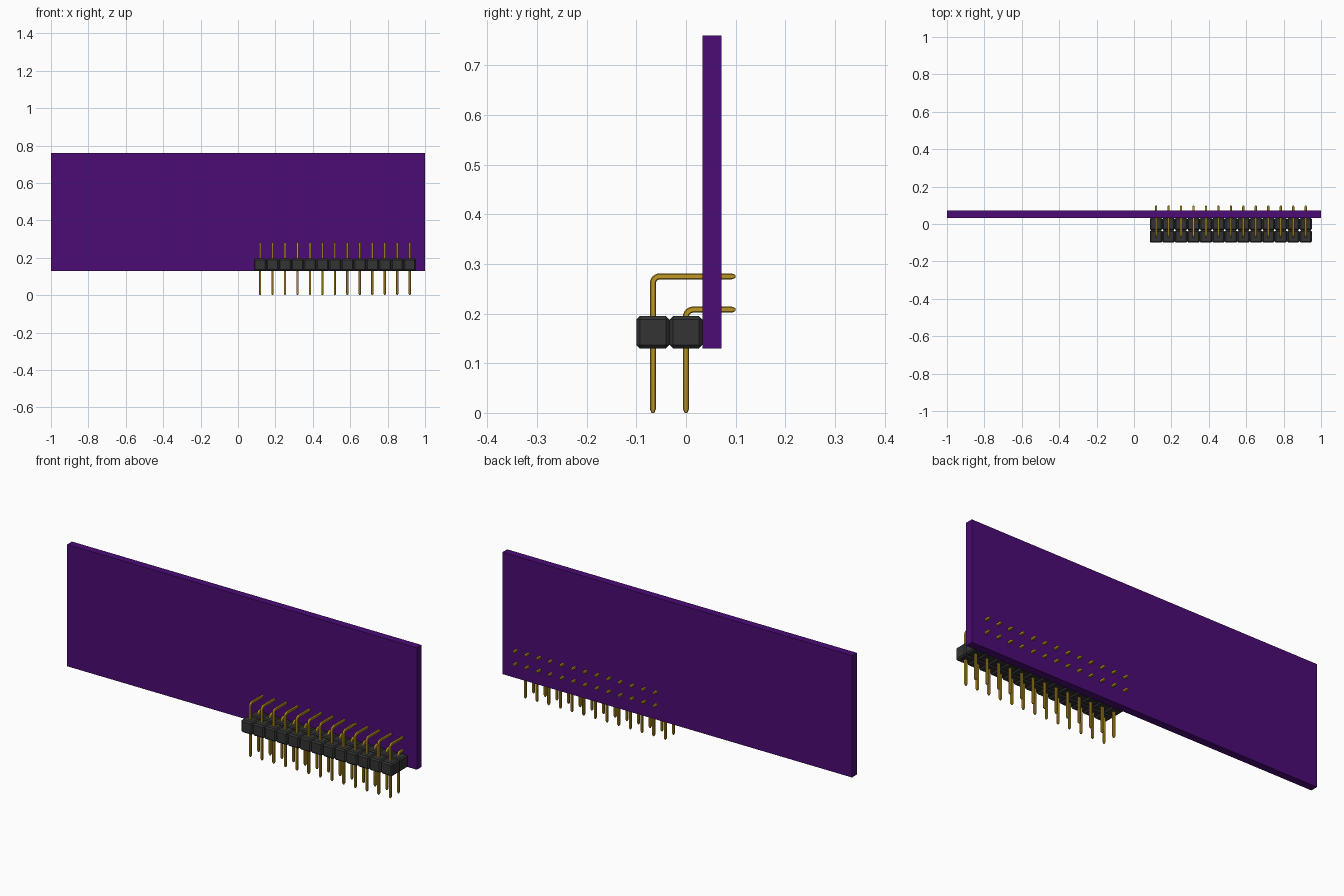
import bpy, bmesh, math
from mathutils import Vector

if "Cube" in bpy.data.objects:
    bpy.data.objects.remove(bpy.data.objects["Cube"], do_unlink=True)

PITCH = 0.0667
COLUMNS = 13
FIRST_X = 0.118
BASE_Z = 0.13           # underside of board and header
HALF = 0.0062           # half thickness of a pin
CHAMFER = 0.002


def material(name, rgb):
    m = bpy.data.materials.new(name)
    m.use_nodes = True
    m.diffuse_color = (*rgb, 1)
    m.node_tree.nodes["Principled BSDF"].inputs["Base Color"].default_value = (*rgb, 1)
    return m


purple = material("purple solder mask", (0.07, 0.0035, 0.178))
black = material("black plastic", (0.033, 0.033, 0.033))
gold = material("gold plating", (0.53, 0.32, 0.018))


def add(name, mesh, loc=(0, 0, 0)):
    ob = bpy.data.objects.new(name, mesh)
    bpy.context.collection.objects.link(ob)
    ob.location = loc
    return ob


def to_mesh(bm, name, mat):
    bmesh.ops.recalc_face_normals(bm, faces=bm.faces)
    mesh = bpy.data.meshes.new(name)
    bm.to_mesh(mesh)
    bm.free()
    mesh.materials.append(mat)
    return mesh


def box(name, size, mat, bevel=0):
    bm = bmesh.new()
    bmesh.ops.create_cube(bm, size=1)
    bmesh.ops.scale(bm, vec=size, verts=bm.verts)
    if bevel:
        bmesh.ops.bevel(bm, geom=bm.edges[:], offset=bevel, segments=1, affect='EDGES')
    return to_mesh(bm, name, mat)


def bent_pin(name, y, height, end_y, radius=0.014, tip=0.008):
    """Chamfered square wire: up from the ground, bent back, tapered at both ends."""
    # stations: y, z, sweep angle, section scale
    stations = [(y, 0, 0, 0.45), (y, tip, 0, 1)]
    for i in range(7):
        a = math.pi / 2 * i / 6
        stations.append((y + radius * (1 - math.cos(a)),
                         height - radius * (1 - math.sin(a)), a, 1))
    stations += [(end_y - tip, height, math.pi / 2, 1), (end_y, height, math.pi / 2, 0.45)]

    c = HALF - CHAMFER
    section = [(HALF, -c), (HALF, c), (c, HALF), (-c, HALF),
               (-HALF, c), (-HALF, -c), (-c, -HALF), (c, -HALF)]
    bm = bmesh.new()
    rings = []
    for py, pz, a, s in stations:
        across = Vector((0, math.cos(a), -math.sin(a)))
        rings.append([bm.verts.new(Vector((u * s, py, pz)) + across * v * s)
                      for u, v in section])
    for r0, r1 in zip(rings, rings[1:]):
        for i in range(8):
            j = (i + 1) % 8
            bm.faces.new((r0[i], r0[j], r1[j], r1[i]))
    bm.faces.new(rings[0])
    bm.faces.new(rings[-1])
    return to_mesh(bm, name, gold)


# Circuit board
add("circuit_board", box("circuit_board", (2, 0.039, 0.63), purple),
    (0, 0.0525, BASE_Z + 0.315))

# Right-angle pin header, two rows
block = box("header_block", (PITCH, PITCH, 0.065), black, 0.007)
rows = [("front", -PITCH, 0.275), ("rear", 0.0, 0.208)]
for row, y, height in rows:
    pin = bent_pin(row + "_pin", y, height, 0.1)
    for i in range(COLUMNS):
        x = FIRST_X + i * PITCH
        add(f"{row}_header_block_{i + 1}", block, (x, y, BASE_Z + 0.0325))
        ob = add(f"{row}_pin_{i + 1}", pin, (x, 0, 0))
        if i == 0:
            # Round the bend, keep the chamfers crisp
            bpy.ops.object.select_all(action='DESELECT')
            ob.select_set(True)
            bpy.context.view_layer.objects.active = ob
            bpy.ops.object.shade_smooth_by_angle(angle=math.radians(25))
